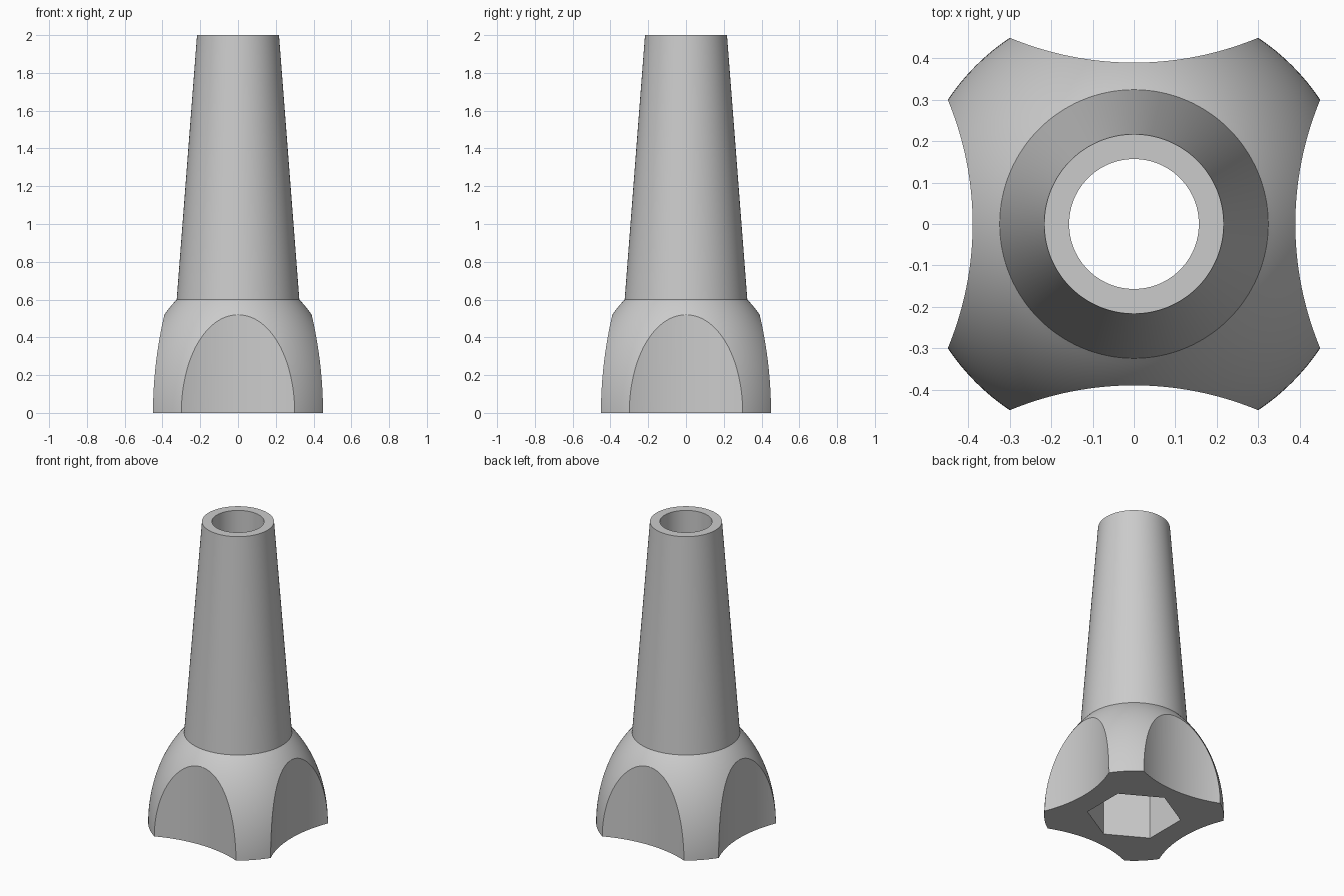
import bpy, bmesh, math
from mathutils import Matrix

cube = bpy.data.objects.get("Cube")
if cube:
    bpy.data.objects.remove(cube, do_unlink=True)

SEGMENTS = 128
BASE_R, DOME_H = 0.541, 0.75        # half-ellipsoid of the foot
NECK_Z, TOP_Z, TOP_R = 0.6, 2.0, 0.217
BORE_R, HEX_R, HEX_DEPTH = 0.157, 0.285, 0.45
SCALLOP_R, SCALLOP_OFFSET = 0.78, 1.17

grey = bpy.data.materials.new("plain grey")
grey.use_nodes = True
colour = (0.6, 0.6, 0.6, 1)
grey.diffuse_color = colour
grey.node_tree.nodes["Principled BSDF"].inputs["Base Color"].default_value = colour


def add_object(name, bm):
    bmesh.ops.recalc_face_normals(bm, faces=bm.faces)
    mesh = bpy.data.meshes.new(name)
    bm.to_mesh(mesh)
    bm.free()
    mesh.materials.append(grey)
    obj = bpy.data.objects.new(name, mesh)
    bpy.context.collection.objects.link(obj)
    return obj


def revolve(name, profile):
    """Closed solid of revolution from (radius, height) points."""
    bm = bmesh.new()
    rings = []
    for r, z in profile:
        rings.append([bm.verts.new((r * math.cos(a), r * math.sin(a), z))
                      for a in (math.tau * i / SEGMENTS for i in range(SEGMENTS))])
    for low, high in zip(rings, rings[1:]):
        for i in range(SEGMENTS):
            j = (i + 1) % SEGMENTS
            bm.faces.new((low[i], low[j], high[j], high[i]))
    bm.faces.new(rings[0][::-1])
    bm.faces.new(rings[-1])
    return add_object(name, bm)


def prism(name, radius, low, high, sides, x=0, y=0, turn=0):
    bm = bmesh.new()
    matrix = Matrix.Translation((x, y, (low + high) / 2)) @ Matrix.Rotation(turn, 4, "Z")
    bmesh.ops.create_cone(bm, cap_ends=True, segments=sides, radius1=radius,
                          radius2=radius, depth=high - low, matrix=matrix)
    obj = add_object(name, bm)
    obj.hide_render = True
    return obj


# Domed foot and tapered neck as one turned body
rings = 32
profile = []
for i in range(rings + 1):
    t = math.asin(NECK_Z / DOME_H) * i / rings
    profile.append((BASE_R * math.cos(t), DOME_H * math.sin(t)))
profile.append((TOP_R, TOP_Z))
body = revolve("scalloped_knob_body", profile)

# Four scallops, a through bore and a hexagonal socket
cutters = []
for i in range(4):
    a = i * math.pi / 2
    cutters.append(prism("scallop_cutter", SCALLOP_R, -0.2, 1.0, 256,
                         SCALLOP_OFFSET * math.cos(a), SCALLOP_OFFSET * math.sin(a)))
cutters.append(prism("bore_cutter", BORE_R, -0.3, TOP_Z + 0.3, 96))
# create_cone starts on the y axis, so corners point to front and back
cutters.append(prism("hex_socket_cutter", HEX_R, -0.1, HEX_DEPTH, 6))

bpy.context.view_layer.objects.active = body
for cutter in cutters:
    mod = body.modifiers.new("cut", "BOOLEAN")
    mod.operation = "DIFFERENCE"
    mod.solver = "EXACT"
    mod.object = cutter
    bpy.ops.object.modifier_apply(modifier=mod.name)
    bpy.data.objects.remove(cutter, do_unlink=True)

# Smooth curved walls, keep the cut edges crisp
bpy.ops.object.select_all(action="DESELECT")
body.select_set(True)
bpy.ops.object.shade_smooth_by_angle(angle=math.radians(22))
